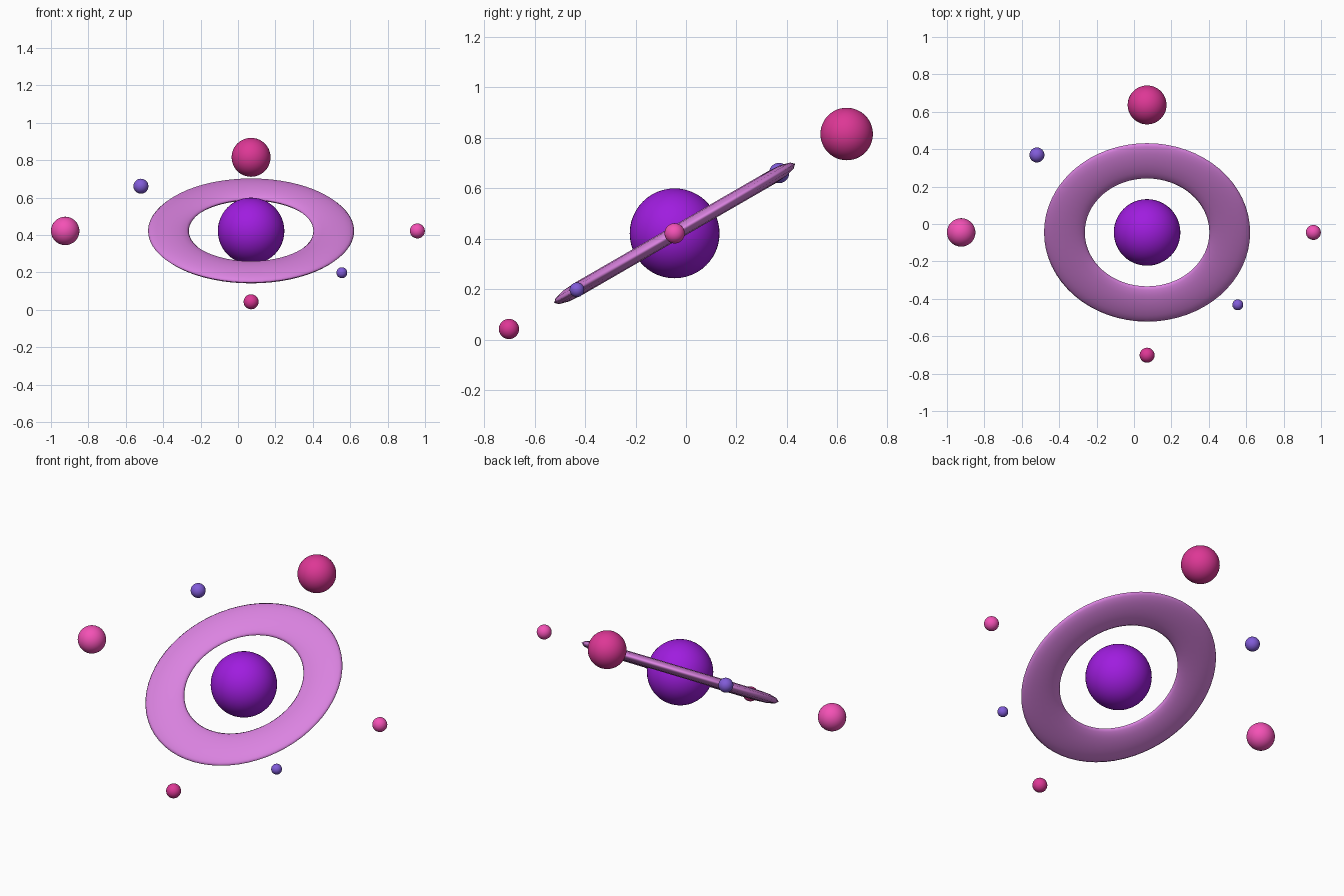
import bpy
from math import radians, sin, cos
from mathutils import Vector

if "Cube" in bpy.data.objects:
    bpy.data.objects.remove(bpy.data.objects["Cube"])

CENTRE = Vector((0.07, -0.045, 0.422))
TILT = radians(30)


def material(name, rgb):
    m = bpy.data.materials.new(name)
    m.diffuse_color = [(c / 255) ** 2.2 for c in rgb] + [1]
    m.use_nodes = True
    m.node_tree.nodes["Principled BSDF"].inputs["Base Color"].default_value = m.diffuse_color
    return m


VIOLET = material("violet", (158, 34, 222))
ORCHID = material("orchid", (218, 130, 224))
ROSE = material("rose", (220, 58, 148))
PINK = material("pink", (243, 82, 180))
INDIGO = material("indigo", (128, 92, 215))


def finish(name, mat):
    obj = bpy.context.object
    obj.name = name
    obj.data.materials.append(mat)
    bpy.ops.object.shade_smooth()


def ball(name, u, v, radius, mat):
    """Sphere at (u, v) in the tilted ring plane."""
    loc = CENTRE + Vector((u, v * cos(TILT), v * sin(TILT)))
    bpy.ops.mesh.primitive_uv_sphere_add(segments=48, ring_count=24, radius=radius, location=loc)
    finish(name, mat)


# Central planet
ball("planet", 0, 0, 0.178, VIOLET)

# Flattened, tilted ring
bpy.ops.mesh.primitive_torus_add(major_radius=0.442, minor_radius=0.109, major_segments=64,
                                 minor_segments=12, location=CENTRE, rotation=(TILT, 0, 0))
bpy.context.object.scale = (1, 1, 0.26)
finish("ring", ORCHID)

# Moons around the ring
ball("back_moon", 0, 0.787, 0.104, ROSE)
ball("front_moon", 0, -0.758, 0.04, ROSE)
ball("left_moon", -0.994, 0, 0.076, PINK)
ball("right_moon", 0.889, 0, 0.04, PINK)
ball("back_left_moon", -0.589, 0.478, 0.04, INDIGO)
ball("front_right_moon", 0.485, -0.447, 0.029, INDIGO)
